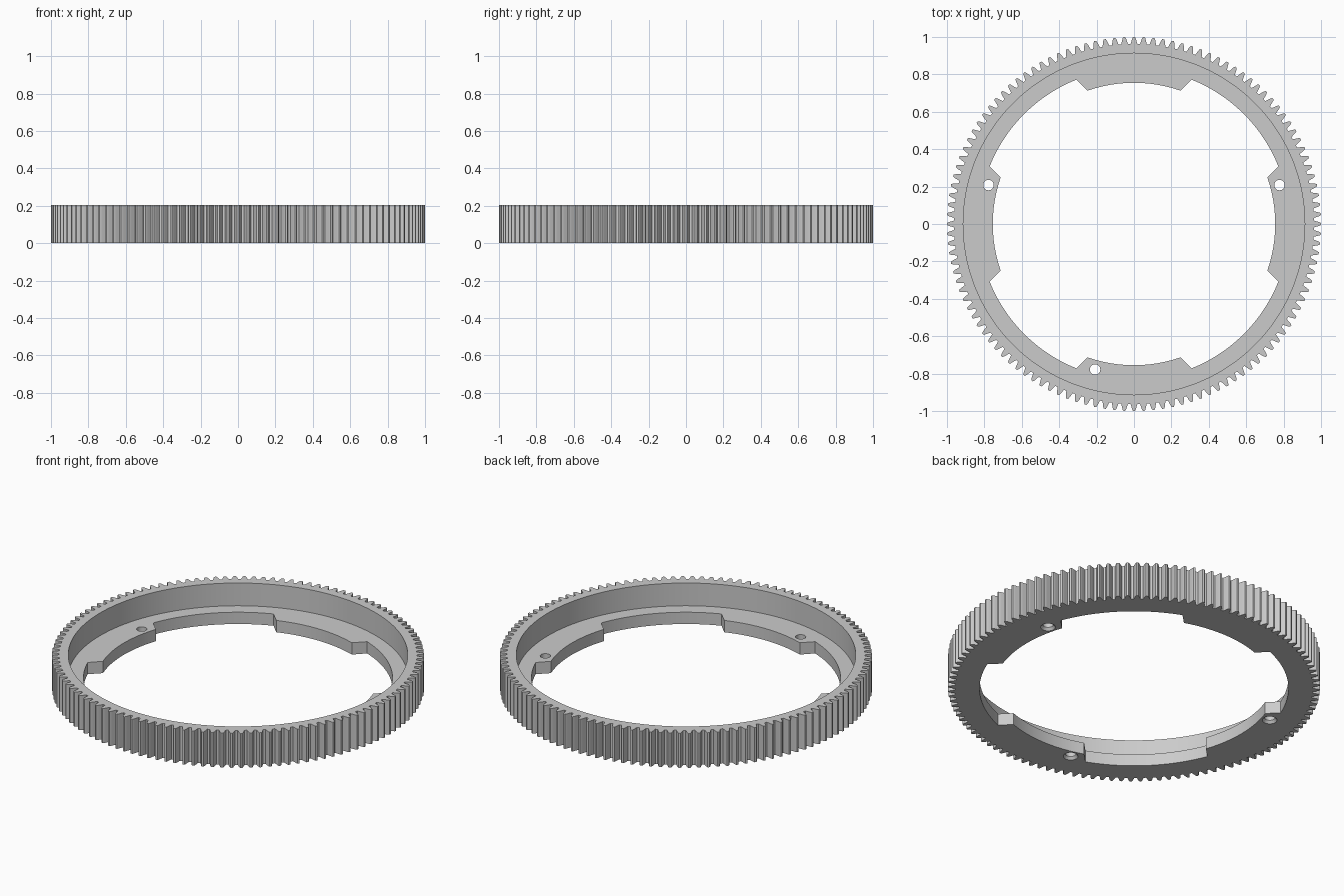
import bpy, bmesh
from math import sin, cos, pi, radians, hypot, atan2

if "Cube" in bpy.data.objects:
    bpy.data.objects.remove(bpy.data.objects["Cube"])

TEETH = 120
HEIGHT = 0.205
FLOOR = 0.07


def polar(r, a):
    return (r * cos(a), r * sin(a))


def circle(r, n, cx=0.0, cy=0.0):
    return [(cx + r * cos(2 * pi * i / n), cy + r * sin(2 * pi * i / n)) for i in range(n)]


def loft(name, rings):
    """Closed solid through a stack of (outline, z) rings of equal length."""
    bm = bmesh.new()
    loops = [[bm.verts.new((x, y, z)) for x, y in pts] for pts, z in rings]
    n = len(loops[0])
    for lo, hi in zip(loops, loops[1:]):
        for i in range(n):
            j = (i + 1) % n
            bm.faces.new((lo[i], lo[j], hi[j], hi[i]))
    bm.faces.new(loops[0][::-1])
    bm.faces.new(loops[-1])
    mesh = bpy.data.meshes.new(name)
    bm.to_mesh(mesh)
    bm.free()
    obj = bpy.data.objects.new(name, mesh)
    bpy.context.collection.objects.link(obj)
    return obj


def cut(target, cutter):
    mod = target.modifiers.new("cut", 'BOOLEAN')
    mod.operation = 'DIFFERENCE'
    mod.solver = 'EXACT'
    mod.object = cutter
    bpy.context.view_layer.objects.active = target
    bpy.ops.object.modifier_apply(modifier=mod.name)
    bpy.data.objects.remove(cutter, do_unlink=True)


# toothed outer body: (radius, half width as a fraction of the pitch)
flank = [(0.962, 0.37), (0.972, 0.30), (0.984, 0.235), (0.994, 0.17), (1.0, 0.10)]
tooth = [(r, -w) for r, w in flank] + [(r, w) for r, w in reversed(flank)]
pitch = 2 * pi / TEETH
outline = [polar(r, (t + w) * pitch) for t in range(TEETH) for r, w in tooth]
gear = loft("ring_gear", [(outline, 0), (outline, HEIGHT)])

# wide upper bore, leaving a thin floor flange
bore = circle(0.913, 240)
cut(gear, loft("bore_cutter", [(bore, FLOOR), (bore, HEIGHT + 0.1)]))

# lower opening with four inward tabs that have slanted ends
a_out, a_in = atan2(0.307, 0.772), atan2(0.248, 0.713)
opening = []
for q in range(4):
    base = q * pi / 2
    for i in range(21):
        opening.append(polar(0.755, base - a_in + 2 * a_in * i / 20))
    span = pi / 2 - 2 * a_out
    for i in range(31):
        opening.append(polar(hypot(0.307, 0.772), base + a_out + span * i / 30))
cut(gear, loft("opening_cutter", [(opening, -0.1), (opening, FLOOR + 0.05)]))

# three screw holes, countersunk from below
for x, y in ((-0.778, 0.208), (0.778, 0.208), (-0.208, -0.778)):
    rings = [(circle(r, 24, x, y), z)
             for r, z in ((0.048, -0.01), (0.028, 0.015), (0.028, FLOOR + 0.05))]
    cut(gear, loft("hole_cutter", rings))

# one grey colour
grey = bpy.data.materials.new("light_grey")
grey.diffuse_color = (0.6, 0.6, 0.6, 1)
grey.use_nodes = True
grey.node_tree.nodes["Principled BSDF"].inputs["Base Color"].default_value = grey.diffuse_color
gear.data.materials.clear()
gear.data.materials.append(grey)

# smooth the round walls, keep the tooth edges crisp
bpy.ops.object.select_all(action='DESELECT')
gear.select_set(True)
bpy.context.view_layer.objects.active = gear
bpy.ops.object.shade_smooth_by_angle(angle=radians(16))
